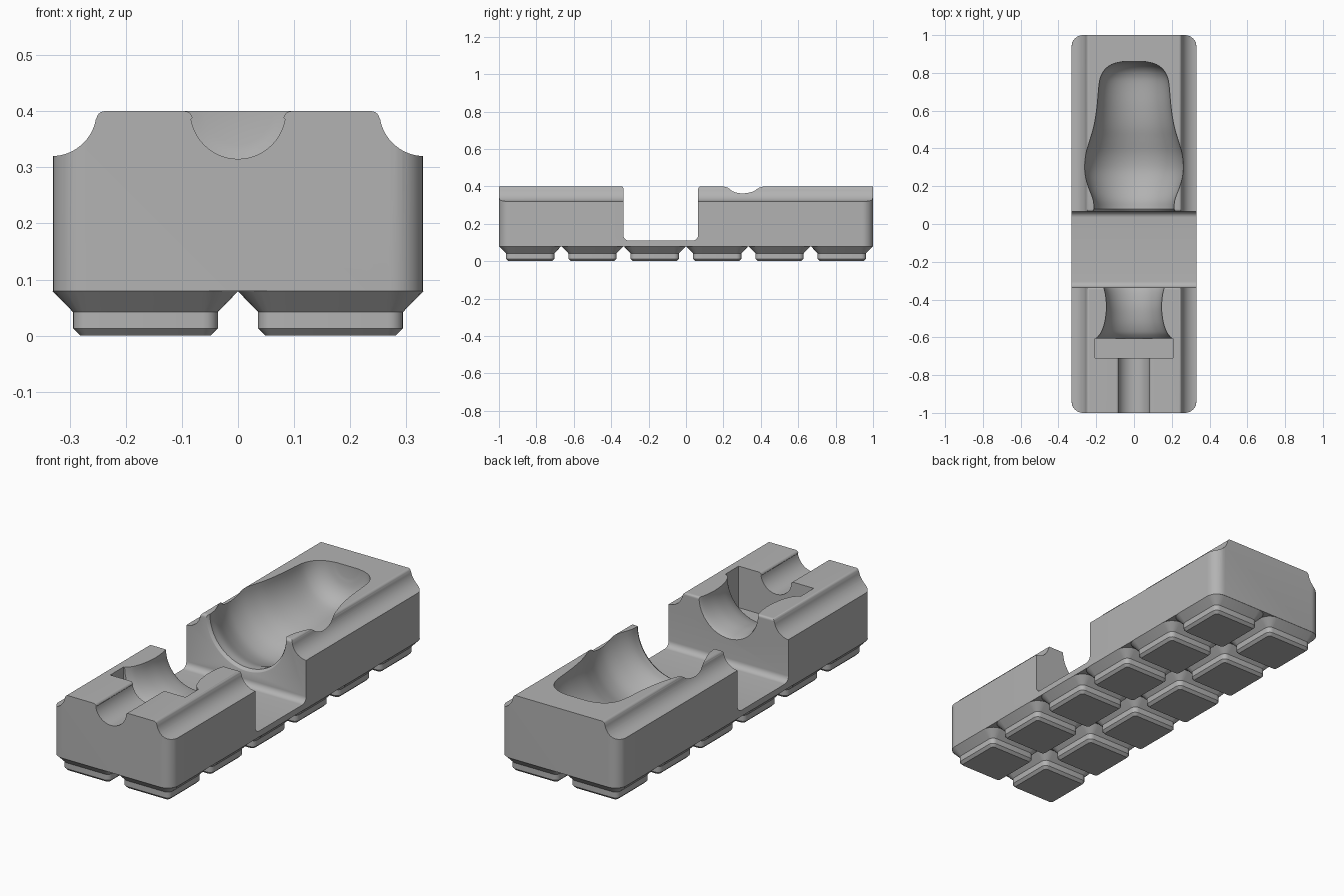
import bpy
import bmesh
import math
from mathutils import Vector

cube = bpy.data.objects.get("Cube")
if cube:
    bpy.data.objects.remove(cube, do_unlink=True)

TOP = 0.4
BASE = 0.08
PITCH = 1 / 3

grey = bpy.data.materials.new("matte grey")
grey.use_nodes = True
colour = (0.45, 0.45, 0.45, 1)
grey.diffuse_color = colour
grey.node_tree.nodes["Principled BSDF"].inputs["Base Color"].default_value = colour


def loft(name, rings, closed=False):
    """Skin equal-length rings of points and cap (or join) the ends."""
    bm = bmesh.new()
    loops = [[bm.verts.new(p) for p in ring] for ring in rings]
    pairs = list(zip(loops, loops[1:]))
    if closed:
        pairs.append((loops[-1], loops[0]))
    else:
        bm.faces.new(loops[0])
        bm.faces.new(loops[-1])
    for a, b in pairs:
        for i in range(len(a)):
            j = (i + 1) % len(a)
            bm.faces.new((a[i], a[j], b[j], b[i]))
    bmesh.ops.recalc_face_normals(bm, faces=bm.faces)
    mesh = bpy.data.meshes.new(name)
    bm.to_mesh(mesh)
    bm.free()
    mesh.materials.append(grey)
    obj = bpy.data.objects.new(name, mesh)
    bpy.context.collection.objects.link(obj)
    return obj


def arc(cx, cy, r, start, end, n=8):
    angles = [math.radians(start + (end - start) * i / n) for i in range(n + 1)]
    return [(cx + r * math.cos(a), cy + r * math.sin(a)) for a in angles]


def rounded_rect(hx, hy, r, n=8):
    corners = ((1, 1, 0), (-1, 1, 90), (-1, -1, 180), (1, -1, 270))
    return [p for sx, sy, a in corners
            for p in arc(sx * (hx - r), sy * (hy - r), r, a, a + 90, n)]


def smooth_path(points, steps=4):
    """Catmull-Rom curve through the points."""
    pts = [Vector(p) for p in points]
    pts = [2 * pts[0] - pts[1]] + pts + [2 * pts[-1] - pts[-2]]
    out = []
    for a, b, c, d in zip(pts, pts[1:], pts[2:], pts[3:]):
        for i in range(steps):
            t = i / steps
            out.append(0.5 * (2 * b + (c - a) * t + (2 * a - 5 * b + 4 * c - d) * t**2
                              + (3 * b - a - 3 * c + d) * t**3))
    return out + [pts[-2]]


def along_y(name, profile, y0, y1):
    return loft(name, [[(x, y, z) for x, z in profile] for y in (y0, y1)])


def revolve(name, profile, sides=64):
    """Round cutter about the lengthwise axis at the top surface."""
    return loft(name, [[(r * math.cos(2 * math.pi * i / sides), y,
                         TOP + r * math.sin(2 * math.pi * i / sides))
                        for i in range(sides)] for y, r in profile])


def cut(target, cutter):
    mod = target.modifiers.new("cut", "BOOLEAN")
    mod.operation = "DIFFERENCE"
    mod.solver = "EXACT"
    mod.object = cutter
    bpy.context.view_layer.objects.active = target
    bpy.ops.object.modifier_apply(modifier=mod.name)
    bpy.data.objects.remove(cutter, do_unlink=True)


def shade(obj):
    bpy.ops.object.select_all(action="DESELECT")
    obj.select_set(True)
    bpy.context.view_layer.objects.active = obj
    bpy.ops.object.shade_smooth_by_angle(angle=math.radians(32))


# Main block with rounded upright corners
plan = rounded_rect(0.33, 1, 0.06)
body = loft("holder_body", [[(x, y, z) for x, y in plan] for z in (BASE, TOP)])

# Concave grooves along both upper side edges
for side in (1, -1):
    groove = ([(0.4, 0.5), (0.235, 0.5), (0.235, TOP)]
              + arc(0.238, 0.386, 0.014, 90, 10, 5)
              + arc(0.332, 0.4, 0.08, 190, 270, 14) + [(0.4, 0.32)])
    cut(body, along_y("groove_cutter", [(side * x, z) for x, z in groove], -1.1, 1.1))

# Open gap across the middle with rounded floor and lips
gap = ([(-0.35, 0.5), (-0.35, TOP)] + arc(-0.345, 0.39, 0.01, 90, 0, 4)
       + arc(-0.305, 0.14, 0.03, 180, 270) + arc(0.035, 0.14, 0.03, 270, 360)
       + arc(0.08, 0.385, 0.015, 180, 90, 5) + [(0.08, 0.5)])
cut(body, loft("gap_cutter", [[(x, y, z) for y, z in gap] for x in (-0.5, 0.5)]))

# Large rounded cradle at the back
cradle = smooth_path([(0.08, 0.211), (0.13, 0.217), (0.2, 0.243), (0.26, 0.26),
                      (0.31, 0.264), (0.37, 0.256), (0.44, 0.235), (0.52, 0.212),
                      (0.62, 0.196), (0.74, 0.185), (0.79, 0.172), (0.825, 0.147),
                      (0.848, 0.11), (0.86, 0.06)])
cut(body, revolve("cradle_cutter", [(0, 0.232), (0.06, 0.232), (0.066, 0.22)] + cradle))

# Flared neck, flange slot and narrow rod channel at the front
neck = smooth_path([(-0.61, 0.207), (-0.595, 0.19), (-0.57, 0.172), (-0.52, 0.155),
                    (-0.45, 0.146), (-0.39, 0.149), (-0.345, 0.158), (-0.325, 0.17)])
cut(body, revolve("neck_cutter", neck + [(-0.2, 0.17)]))
slot = [(-0.207, 0.5), (0.207, 0.5), (0.207, 0.193), (-0.207, 0.193)]
cut(body, along_y("slot_cutter", slot, -0.71, -0.605))
channel = ([(-0.095, 0.5), (-0.095, TOP)] + arc(-0.095, 0.386, 0.014, 90, 10, 5)
           + arc(0, TOP, 0.085, 190, 350, 24)
           + arc(0.095, 0.386, 0.014, 170, 90, 5) + [(0.095, 0.5)])
cut(body, along_y("channel_cutter", channel, -1.1, -0.65))
shade(body)

# Grid of stepped locating feet
foot_steps = [(0, 0.116, 0.014), (0.013, 0.129, 0.026),
              (0.042, 0.129, 0.026), (BASE, 0.166, 0.06)]
for row in range(6):
    for col in range(2):
        cx, cy = (col - 0.5) * PITCH * 0.99, (row - 2.5) * PITCH
        foot = loft(f"foot_{row + 1}_{col + 1}",
                    [[(cx + x, cy + y, z) for x, y in rounded_rect(h, h, r, 5)]
                     for z, h, r in foot_steps])
        shade(foot)
